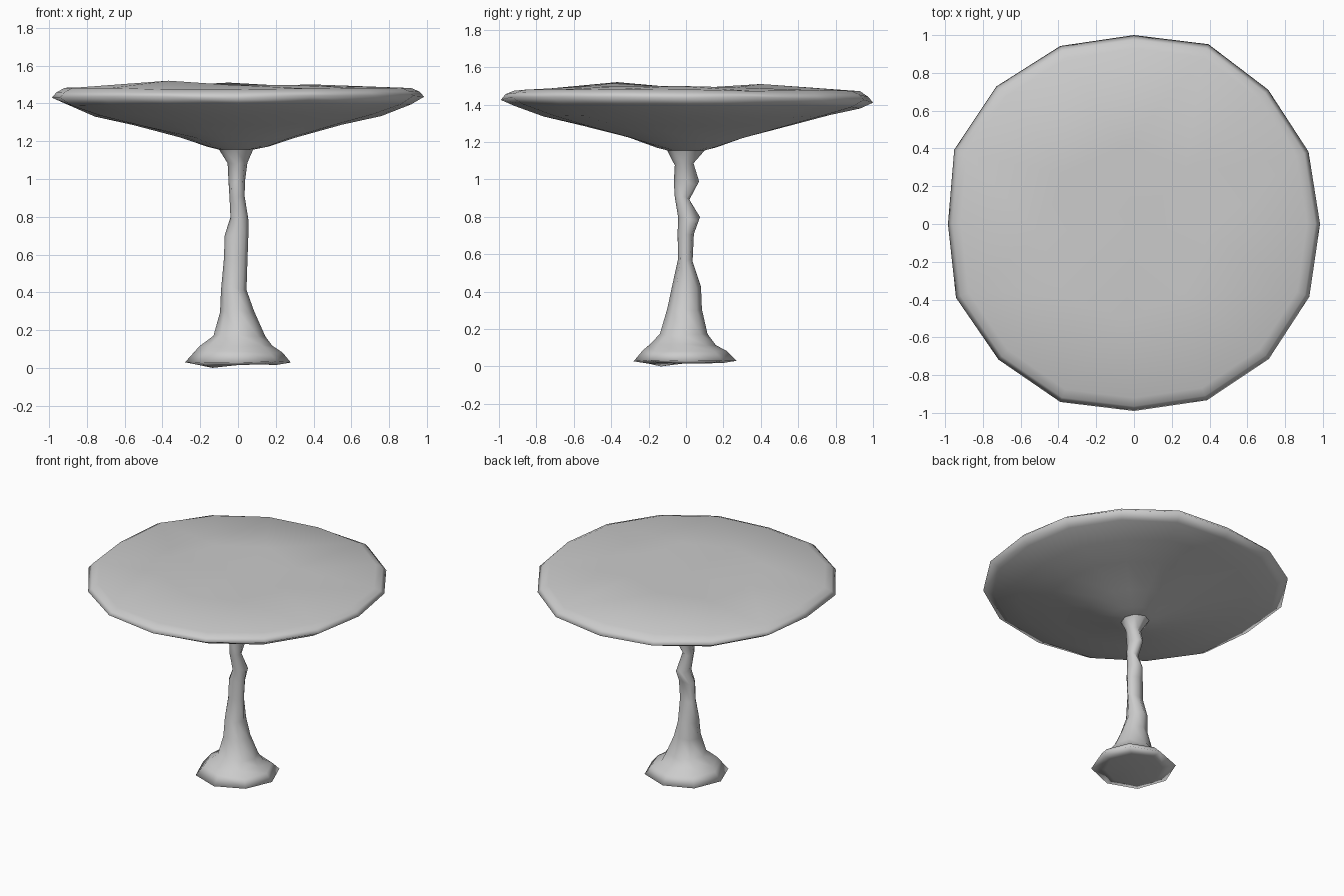
import bpy, bmesh, math, random

if "Cube" in bpy.data.objects:
    bpy.data.objects.remove(bpy.data.objects["Cube"])

random.seed(4)
TAU = math.tau


def skin(bm, a, b):
    """Join two vertex rings; b may have half as many points as a."""
    n, m = len(a), len(b)
    for i in range(m):
        j = (i + 1) % m
        if n == m:
            bm.faces.new((a[i], a[j], b[j], b[i]))
        else:
            bm.faces.new((a[2 * i], a[2 * i + 1], b[i]))
            bm.faces.new((a[2 * i + 1], a[(2 * i + 2) % n], b[j], b[i]))


def fan(bm, ring, z):
    c = bm.verts.new((0, 0, z))
    for i in range(len(ring)):
        bm.faces.new((ring[i], ring[(i + 1) % len(ring)], c))


def oval(bm, z, x0, x1, y0, y1, bulge=1.0, jitter=0.0):
    """Eight-sided ring fitted to the given x and y extents."""
    ring = []
    for i in range(8):
        c, s = math.cos(TAU * i / 8), math.sin(TAU * i / 8)
        k = bulge if i % 2 else 1
        ring.append(bm.verts.new(((x0 + x1) / 2 + c * k * (x1 - x0) / 2,
                                  (y0 + y1) / 2 + s * k * (y1 - y0) / 2,
                                  z + random.uniform(-jitter, jitter))))
    return ring


def finish(bm, name):
    bmesh.ops.recalc_face_normals(bm, faces=bm.faces)
    me = bpy.data.meshes.new(name)
    bm.to_mesh(me)
    bm.free()
    me.shade_smooth()
    ob = bpy.data.objects.new(name, me)
    bpy.context.collection.objects.link(ob)


NECK = (1.155, -0.10, 0.08, -0.10, 0.10)

# Tabletop: uneven 16-sided disc with a shallow conical underside
rim = [.985, 1.0, 1.005, 1.03, 1.0, 1.02, 1.03, 1.03,
       .985, 1.02, 1.015, 1.02, .99, 1.01, 1.01, 1.005]
rim_z = [1.435, 1.44, 1.43, 1.425, 1.41, 1.42, 1.43, 1.44,
         1.43, 1.43, 1.435, 1.435, 1.425, 1.44, 1.44, 1.44]
bm = bmesh.new()


def disc(scale, z, jitter, follow=0.0):
    return [bm.verts.new((rim[i] * scale * math.cos(TAU * i / 16),
                          rim[i] * scale * math.sin(TAU * i / 16),
                          z + follow * (rim_z[i] - 1.43) + random.uniform(-jitter, jitter)))
            for i in range(16)]


dome = oval(bm, 1.495, -0.50, 0.40, -0.50, 0.40, 1.0, 0.004)
for i, z in ((5, 1.52), (2, 1.51), (0, 1.50)):
    dome[i].co.z = z
rings = [disc(0.93, 1.477, 0.008),
         disc(0.975, 1.455, 0.005, 0.7),
         disc(1.0, 1.43, 0, 1.0),
         disc(0.93, 1.393, 0.008, 0.6),
         disc(0.77, 1.338, 0.008),
         disc(0.56, 1.29, 0.006),
         disc(0.31, 1.222, 0.005),
         disc(0.16, 1.172, 0.003)]
for a, b in zip(rings, rings[1:]):
    skin(bm, a, b)
skin(bm, rings[0], dome)
fan(bm, dome, 1.485)
skin(bm, rings[-1], oval(bm, *NECK))
finish(bm, "tabletop")

# Pedestal: gnarled trunk, flaring foot, closed underside
bm = bmesh.new()
trunk = [oval(bm, *NECK)]
for row in ((1.08, -.055, .05, -.06, .04),
            (0.98, -.05, .037, -.065, .07),
            (0.90, -.045, .035, -.06, .018),
            (0.79, -.04, .055, -.042, .075),
            (0.70, -.07, .055, -.045, .042),
            (0.57, -.075, .05, -.042, .035),
            (0.42, -.09, .045, -.075, .08),
            (0.30, -.095, .085, -.10, .085)):
    trunk.append(oval(bm, *row, 1.0, 0.01))
for row in ((0.17, -.13, .145, -.14, .115),
            (0.115, -.205, .18, -.20, .16),
            (0.085, -.23, .235, -.23, .215),
            (0.03, -.28, .28, -.28, .27)):
    trunk.append(oval(bm, *row, 1.02, 0.005))
trunk.append(oval(bm, 0.016, -.2, .2, -.2, .2, 0.95, 0.003))
trunk[-1][5].co.z = 0.0
for a, b in zip(trunk, trunk[1:]):
    skin(bm, a, b)
fan(bm, trunk[-1], 0.025)
finish(bm, "pedestal")
